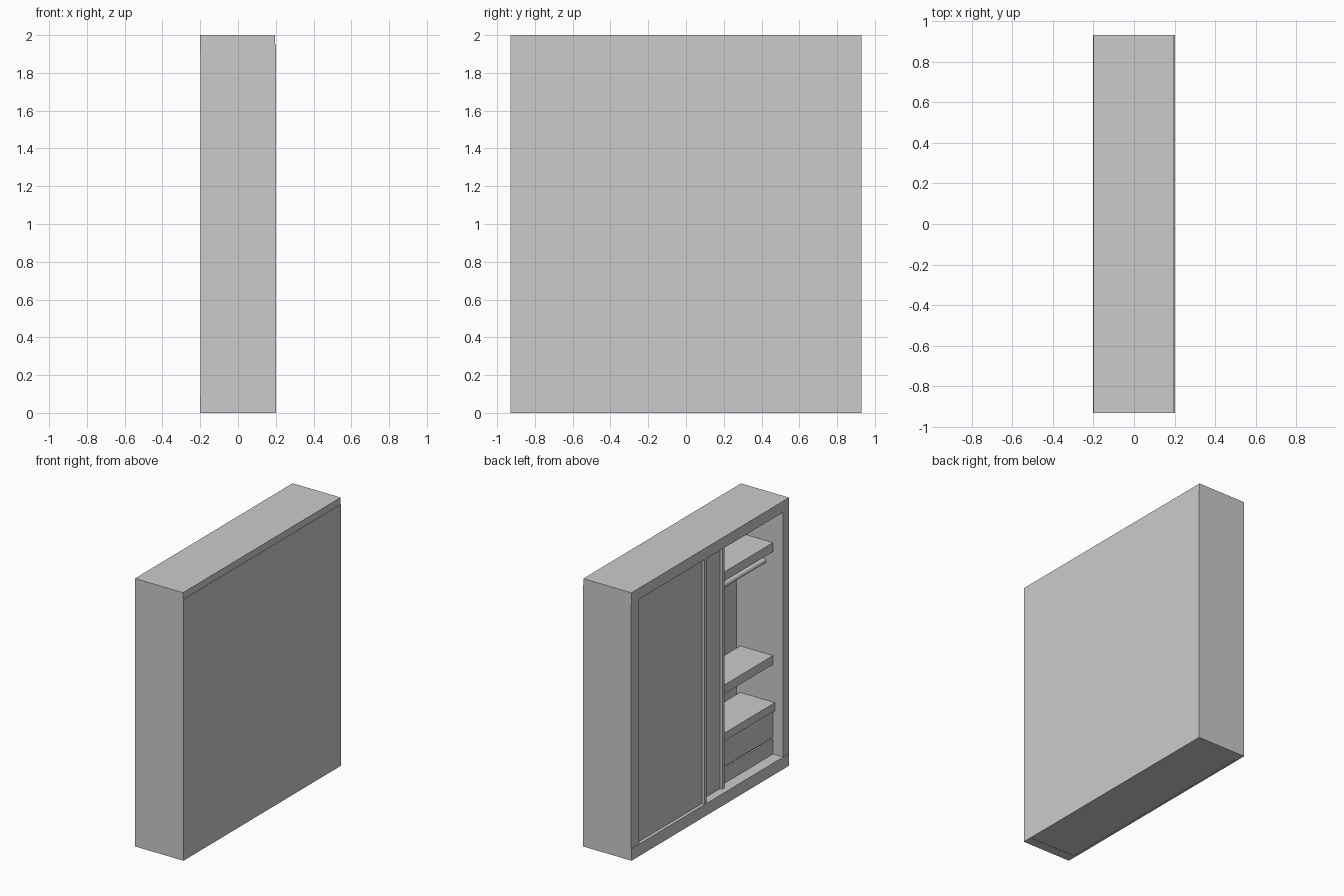
import bpy, math

if "Cube" in bpy.data.objects:
    bpy.data.objects.remove(bpy.data.objects["Cube"])

W, H = 0.93, 2.0      # half width (y) and height
IN = 0.86             # inner face of the side panels


def box(name, x, y, z, bevel=0.0):
    """Box from (min, max) ranges on each axis."""
    bpy.ops.mesh.primitive_cube_add(size=1, location=[(a + b) / 2 for a, b in (x, y, z)])
    o = bpy.context.object
    o.name = name
    o.scale = [b - a for a, b in (x, y, z)]
    bpy.ops.object.transform_apply(location=False, rotation=False, scale=True)
    return o


# Carcass: sides, top, base, back
for s, side in ((-1, "front"), (1, "rear")):
    box(side + "_side_panel", (-0.198, 0.188), sorted((s * IN, s * W)), (0, H - 0.002))
box("top_panel", (-0.2, 0.197), (-W, W), (1.917, H))
box("base_panel", (-0.198, 0.188), (-IN, IN), (0.002, 0.09))
box("base_rail", (-0.201, -0.185), (-W, W), (0, 0.09))
box("back_panel", (0.187, 0.201), (-W, W), (0, 1.95))


# Sliding doors: thin panel with raised edge grips
def door(name, x, y0, y1):
    z = (0.09, 1.917)
    box(name + "_panel", (x + 0.018, x + 0.03), (y0, y1), z)
    box(name + "_grip_open_edge", (x, x + 0.036), (y0, y0 + 0.028), z)
    box(name + "_grip_closed_edge", (x, x + 0.036), (y1 - 0.028, y1), z)


door("outer_door", -0.195, 0.035, IN)
door("inner_door", -0.158, -0.23, 0.63)

# Middle divider between the two bays
box("middle_divider", (-0.116, 0.188), (-0.03, 0.03), (0.09, 1.917))

# Interior fittings, repeated in both bays
for s, bay in ((-1, "front_bay"), (1, "rear_bay")):
    y = sorted((s * 0.03, s * IN))
    box(bay + "_top_shelf", (-0.116, 0.155), y, (1.60, 1.668))
    box(bay + "_middle_shelf", (-0.116, 0.155), y, (0.758, 0.825))
    box(bay + "_drawer_top", (-0.132, 0.155), y, (0.418, 0.478))
    box(bay + "_drawer_carcass", (-0.104, 0.155), y, (0.09, 0.418))
    for n, z in (("upper", (0.215, 0.405)), ("lower", (0.09, 0.202))):
        box(f"{bay}_{n}_drawer", (-0.116, -0.1), y, z)
    bpy.ops.mesh.primitive_cylinder_add(vertices=24, radius=0.02, depth=y[1] - y[0],
                                        location=(-0.038, sum(y) / 2, 1.513),
                                        rotation=(math.pi / 2, 0, 0))
    bpy.context.object.name = bay + "_hanging_rod"
    bpy.ops.object.shade_smooth_by_angle()
